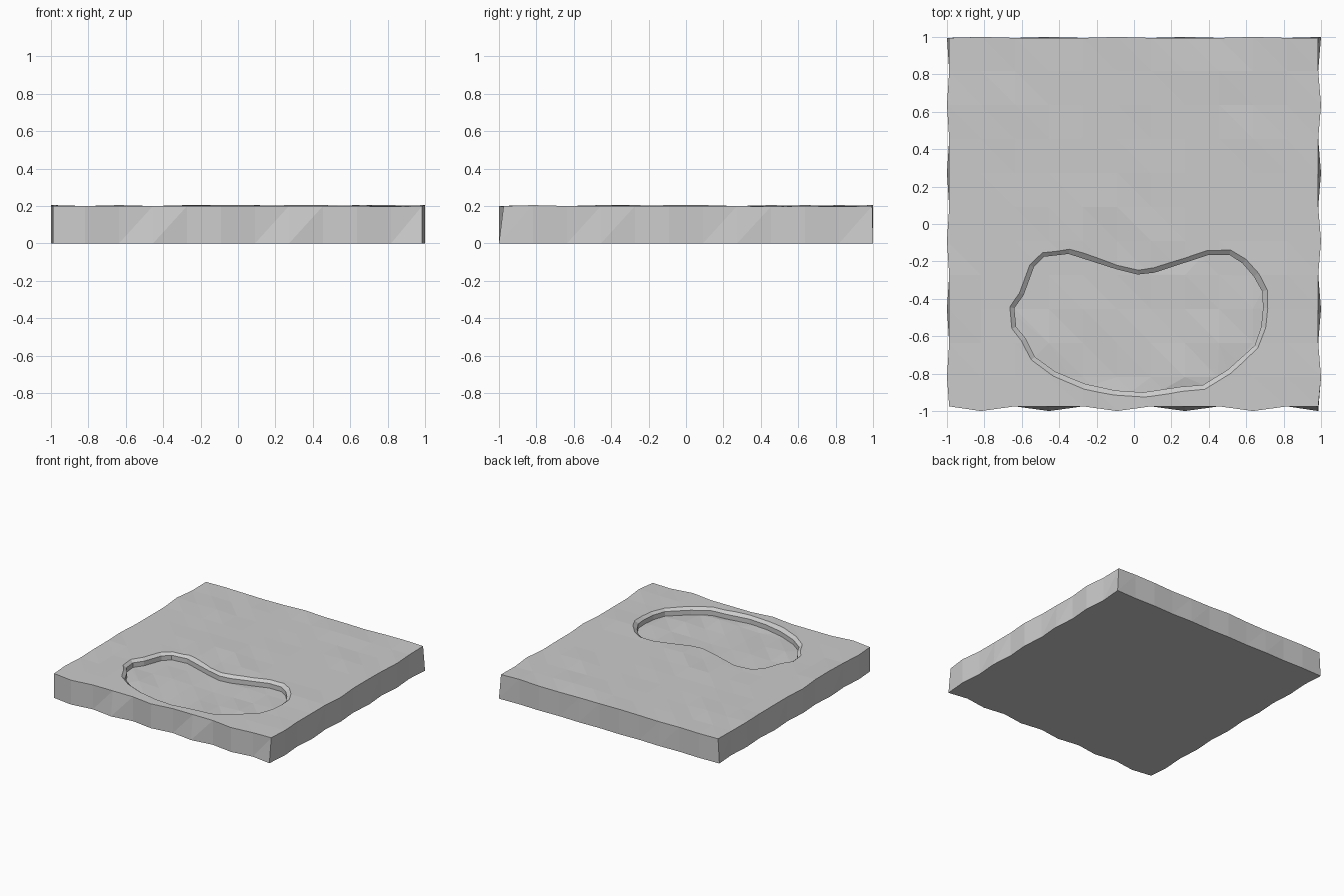
import bpy, bmesh, random
from mathutils import Vector

random.seed(4)
if "Cube" in bpy.data.objects:
    bpy.data.objects.remove(bpy.data.objects["Cube"], do_unlink=True)

N = 11                 # cells along each side of the tile
STEP = 2 / N
TOP, LIP, FLOOR = 0.2, 0.18, 0.142

stone = bpy.data.materials.new("stone_grey")
stone.use_nodes = True
stone.diffuse_color = (0.6, 0.6, 0.6, 1)
stone.node_tree.nodes["Principled BSDF"].inputs["Base Color"].default_value = (0.6, 0.6, 0.6, 1)


def make_object(name, bm):
    bmesh.ops.recalc_face_normals(bm, faces=bm.faces[:])
    mesh = bpy.data.meshes.new(name)
    bm.to_mesh(mesh)
    bm.free()
    mesh.materials.append(stone)
    obj = bpy.data.objects.new(name, mesh)
    bpy.context.collection.objects.link(obj)
    return obj


def edge_point(i, j, z, beat):
    """Grid point whose border is pushed in and out in a regular beat."""
    def inset(k, depth):
        return 0 if k % beat == 1 else depth
    x, y = -1 + i * STEP, -1 + j * STEP
    if j == 0:
        y += inset(i, 0.025)
    elif j == N:
        y -= inset(i, 0.005)
    if i == 0:
        x += inset(j, 0.012)
    elif i == N:
        x -= inset(j, 0.015)
    return Vector((x, y, z))


# Ground slab: faceted top, wavy sides and flat base
bm = bmesh.new()
top = {}
for i in range(N + 1):
    for j in range(N + 1):
        z = TOP + random.choice((0, 0, 0, 0.005, -0.003))
        top[i, j] = bm.verts.new(edge_point(i, j, z, 4))
for i in range(N):
    for j in range(N):
        a, b, c, d = top[i, j], top[i + 1, j], top[i + 1, j + 1], top[i, j + 1]
        bm.faces.new((a, b, d))
        bm.faces.new((b, c, d))
ring = [(k, 0) for k in range(N)] + [(N, k) for k in range(N)]
ring += [(N - k, N) for k in range(N)] + [(0, N - k) for k in range(N)]
base = [bm.verts.new(edge_point(i, j, 0, 2)) for i, j in ring]
for k in range(len(ring)):
    n = (k + 1) % len(ring)
    bm.faces.new((base[k], base[n], top[ring[n]]))
    bm.faces.new((base[k], top[ring[n]], top[ring[k]]))
bm.faces.new(base[::-1])
ground = make_object("ground_tile", bm)

# Pond cutter: bean outline with a sloped lip, a steep wall and a faceted bed
outline = [Vector(p) for p in (
    (.02, -.27), (-.1, -.24), (-.35, -.16), (-.48, -.175), (-.535, -.23),
    (-.59, -.38), (-.64, -.45), (-.63, -.55), (-.58, -.61), (-.53, -.71),
    (-.42, -.79), (-.26, -.855), (-.1, -.89), (.05, -.9), (.25, -.87),
    (.37, -.86), (.5, -.78), (.645, -.65), (.68, -.55), (.69, -.45),
    (.685, -.36), (.64, -.28), (.58, -.21), (.51, -.165), (.4, -.165),
    (.11, -.26))]


def offset_ring(bm, amount, z):
    verts = []
    for k, p in enumerate(outline):
        along = outline[(k + 1) % len(outline)] - outline[k - 1]
        out = Vector((along.y, -along.x)).normalized()
        q = p + out * amount
        verts.append(bm.verts.new((q.x, q.y, z)))
    return verts


bm = bmesh.new()
rings = [offset_ring(bm, 0.05, TOP + 0.02), offset_ring(bm, 0, LIP), offset_ring(bm, 0, FLOOR)]
for upper, lower in zip(rings, rings[1:]):
    for k in range(len(outline)):
        n = (k + 1) % len(outline)
        bm.faces.new((upper[k], upper[n], lower[n], lower[k]))
bm.faces.new(rings[0])
bed = bm.faces.new(rings[2])
bm.normal_update()


def on_bed(face):
    return all(abs(v.co.z - FLOOR) < 1e-5 for v in face.verts)


# Cut the bed along grid lines and diagonals, then ruffle its inner points
cuts = []
for k in range(N + 1):
    t = -1 + k * STEP
    cuts += [((t, 0, 0), (1, 0, 0)), ((0, t, 0), (0, 1, 0))]
cuts += [((k * STEP, 0, 0), (1, 1, 0)) for k in range(-N, N + 1)]
for point, normal in cuts:
    faces = [f for f in bm.faces if on_bed(f)]
    geom = set(faces)
    for f in faces:
        geom.update(f.edges)
        geom.update(f.verts)
    bmesh.ops.bisect_plane(bm, geom=list(geom), dist=1e-5, plane_co=point, plane_no=normal)
for v in bm.verts:
    if all(on_bed(f) for f in v.link_faces):
        v.co.z += random.choice((0, 0.006, -0.006, 0.01))
bmesh.ops.triangulate(bm, faces=bm.faces[:])
cutter = make_object("pond_cutter", bm)
cutter.hide_render = True
cutter.hide_viewport = True
cutter.display_type = 'WIRE'

# Carve the pond out of the ground
carve = ground.modifiers.new("carve_pond", 'BOOLEAN')
carve.operation = 'DIFFERENCE'
carve.solver = 'EXACT'
carve.object = cutter
bpy.context.view_layer.objects.active = ground
ground.select_set(True)
bpy.ops.object.modifier_apply(modifier=carve.name)
bpy.data.objects.remove(cutter, do_unlink=True)
